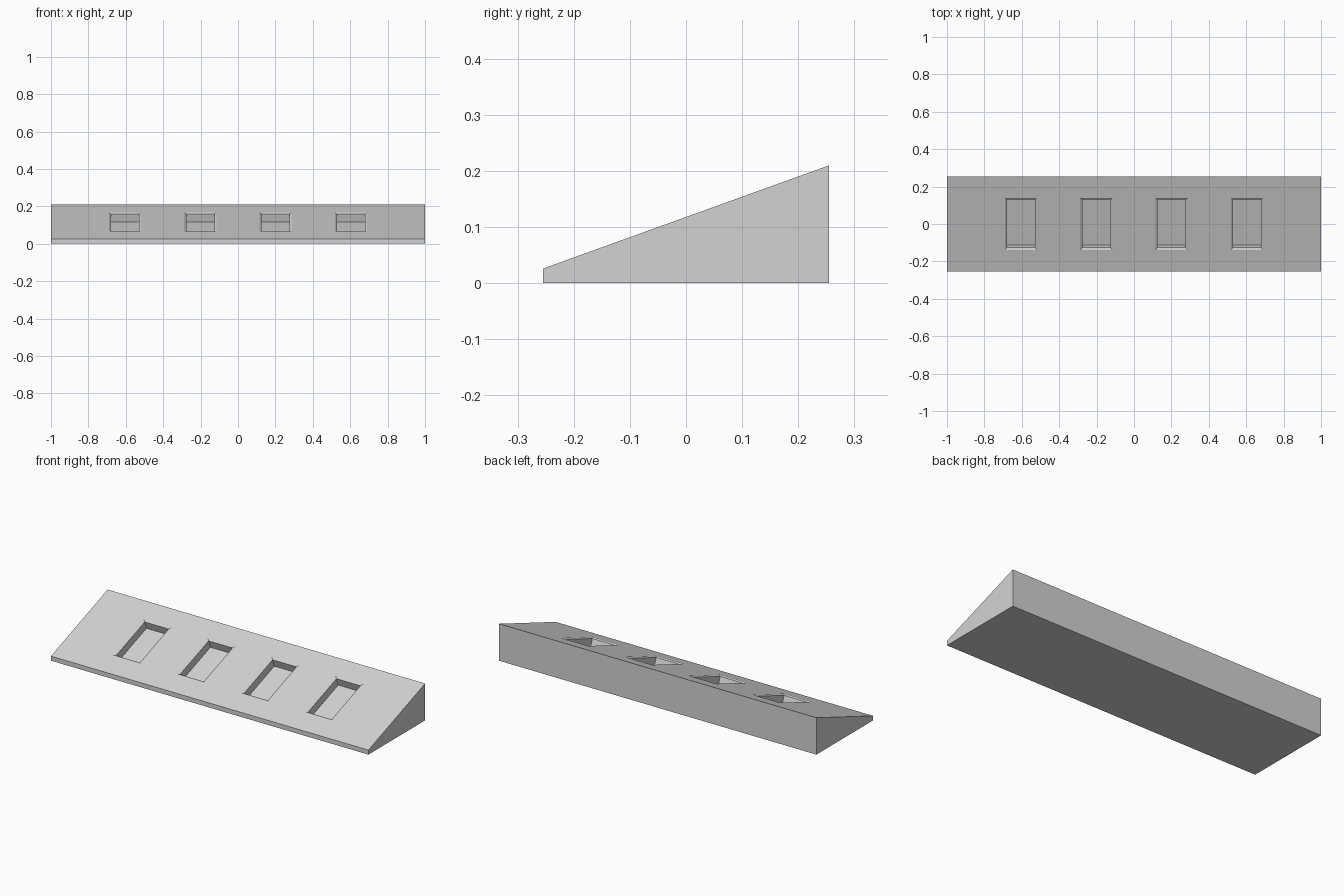
import bpy, bmesh, math

if "Cube" in bpy.data.objects:
    bpy.data.objects.remove(bpy.data.objects["Cube"])

HALF_X, HALF_Y = 1.0, 0.255
Z_FRONT, Z_BACK = 0.026, 0.21
slope = math.atan2(Z_BACK - Z_FRONT, 2 * HALF_Y)
z_mid = (Z_FRONT + Z_BACK) / 2

grey = bpy.data.materials.new("light_grey")
grey.diffuse_color = (0.65, 0.65, 0.65, 1)
grey.use_nodes = True
grey.node_tree.nodes["Principled BSDF"].inputs["Base Color"].default_value = grey.diffuse_color


def make_object(name, bm):
    bmesh.ops.recalc_face_normals(bm, faces=bm.faces[:])
    mesh = bpy.data.meshes.new(name)
    bm.to_mesh(mesh)
    bm.free()
    mesh.materials.append(grey)
    obj = bpy.data.objects.new(name, mesh)
    bpy.context.collection.objects.link(obj)
    return obj


def loft(bm, rings):
    # skin a stack of vertex rings and cap both ends
    loops = [[bm.verts.new(p) for p in ring] for ring in rings]
    for a, b in zip(loops, loops[1:]):
        n = len(a)
        for i in range(n):
            j = (i + 1) % n
            bm.faces.new((a[i], a[j], b[j], b[i]))
    bm.faces.new(loops[0][::-1])
    bm.faces.new(loops[-1])


# wedge body: side profile swept along x
profile = [(-HALF_Y, 0), (HALF_Y, 0), (HALF_Y, Z_BACK), (-HALF_Y, Z_FRONT)]
bm = bmesh.new()
loft(bm, [[(x, y, z) for y, z in profile] for x in (-HALF_X, HALF_X)])
wedge = make_object("wedge_body", bm)


# slot cutters: square to the sloped top, flared at the rim for a chamfer
def slot_ring(cx, half_w, half_l, h):
    c, s = math.cos(slope), math.sin(slope)
    corners = [(-half_w, -half_l), (half_w, -half_l), (half_w, half_l), (-half_w, half_l)]
    return [(cx + u, v * c - h * s, z_mid + v * s + h * c) for u, v in corners]


bm = bmesh.new()
for cx in (-0.604, -0.2015, 0.2015, 0.604):
    loft(bm, [slot_ring(cx, 0.075, 0.137, -0.051),
              slot_ring(cx, 0.075, 0.137, -0.006),
              slot_ring(cx, 0.097, 0.159, 0.006)])
cutter = make_object("slot_cutter", bm)
cutter.hide_render = True

cut = wedge.modifiers.new("slots", "BOOLEAN")
cut.operation = "DIFFERENCE"
cut.solver = "EXACT"
cut.object = cutter

# apply the cut and remove the helper
bpy.context.view_layer.update()
deps = bpy.context.evaluated_depsgraph_get()
result = bpy.data.meshes.new_from_object(wedge.evaluated_get(deps))
wedge.modifiers.clear()
wedge.data = result
bpy.data.objects.remove(cutter)
